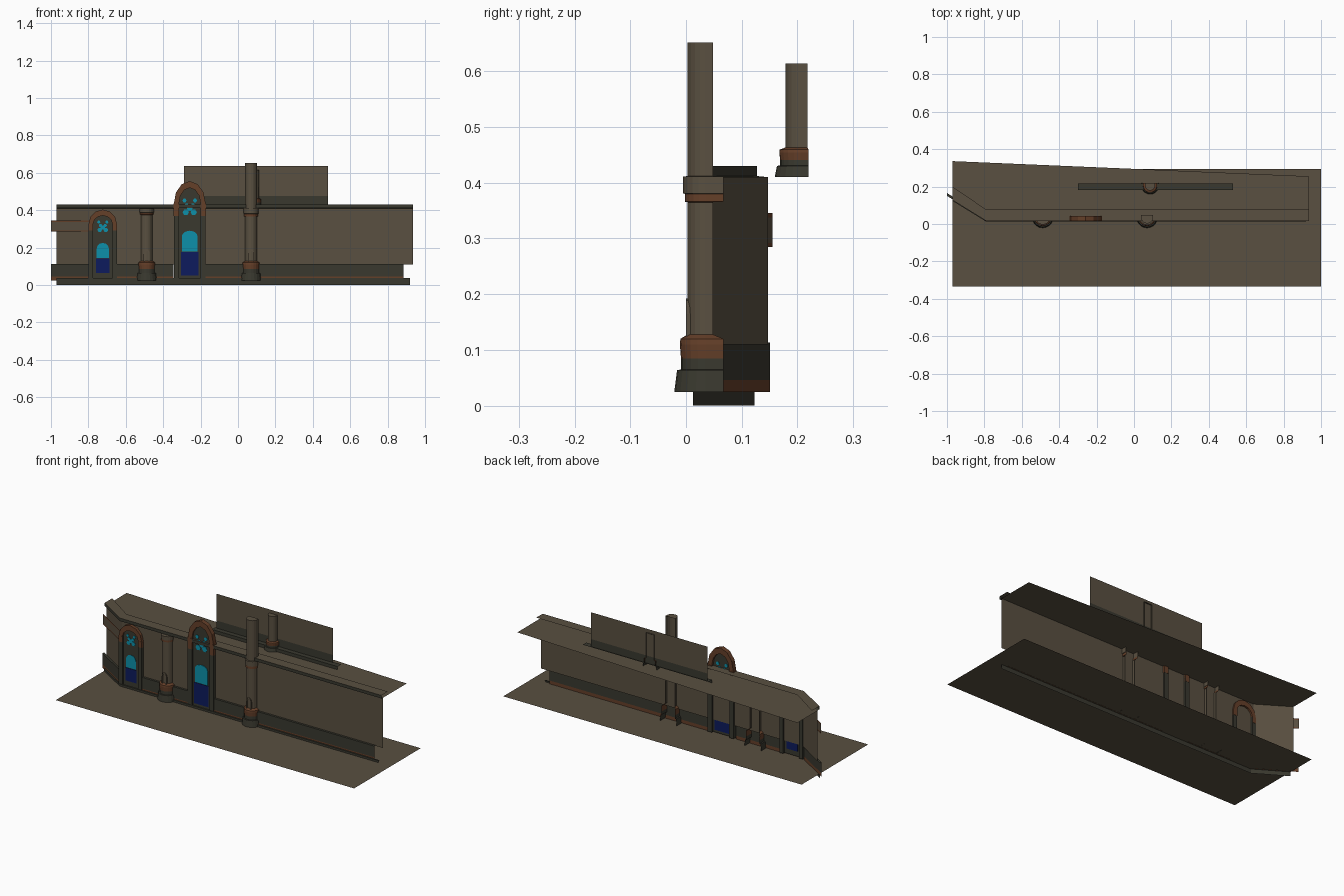
import bpy, bmesh, math

if "Cube" in bpy.data.objects:
    bpy.data.objects.remove(bpy.data.objects["Cube"])


def mat(name, rgb):
    m = bpy.data.materials.new(name)
    m.diffuse_color = (*rgb, 1)
    m.use_nodes = True
    m.node_tree.nodes["Principled BSDF"].inputs["Base Color"].default_value = m.diffuse_color
    return m


STONE, DARK, RUST, CYAN, BLUE = 0, 1, 2, 3, 4
MATS = [mat("brown_stone", (0.100, 0.079, 0.052)),
        mat("dark_stone", (0.041, 0.040, 0.028)),
        mat("rust_stone", (0.130, 0.050, 0.022)),
        mat("cyan_glass", (0.004, 0.28, 0.40)),
        mat("blue_glass", (0.004, 0.011, 0.11))]
BEND, SLOPE = -0.79, 0.614


def make(name, verts, faces, ids):
    me = bpy.data.meshes.new(name)
    me.from_pydata(verts, [], faces)
    for m in MATS:
        me.materials.append(m)
    for p, i in zip(me.polygons, ids):
        p.material_index = i
    ob = bpy.data.objects.new(name, me)
    bpy.context.collection.objects.link(ob)
    return ob


def path_y(x, d):
    """Wall line offset by d: straight, then bent back at the left end."""
    return 0.0125 + (d if x >= BEND else 1.17 * d + (BEND - x) * SLOPE)


def sweep(name, x0, x1, profile, ids):
    """Sweep (offset, z) profile along the wall line; one colour per strip."""
    xs = [x0, BEND, x1] if x0 < BEND < x1 else [x0, x1]
    n = len(xs)
    verts = [(x, path_y(x, d), z) for d, z in profile for x in xs]
    faces, fi = [], []
    for j, m in enumerate(ids):
        for i in range(n - 1):
            a = j * n + i
            faces.append((a, a + 1, a + 1 + n, a + n))
            fi.append(m)
    make(name, verts, faces, fi)


def box(name, x0, x1, y0, y1, z0, z1, m):
    bm = bmesh.new()
    bmesh.ops.create_cube(bm, size=1)
    for v in bm.verts:
        v.co = ((x0, x1)[v.co.x > 0], (y0, y1)[v.co.y > 0], (z0, z1)[v.co.z > 0])
    ob = make(name, [], [], [])
    bm.to_mesh(ob.data)
    bm.free()
    for p in ob.data.polygons:
        p.material_index = m


def column(name, cx, cy, rings, back):
    """Half lathe with straight sides running back; rings = (radius, z, colour above)."""
    n = 10
    verts, faces, ids = [], [], []
    for r, z, m in rings:
        b = back if r > 0.034 else 0.013
        arc = [(cx - r * math.cos(math.pi * i / n), cy - r * math.sin(math.pi * i / n), z)
               for i in range(n + 1)]
        verts += [(cx - r, cy + b, z)] + arc + [(cx + r, cy + b, z)]
    w = n + 3
    for j in range(len(rings) - 1):
        for i in range(w - 1):
            a = j * w + i
            faces.append((a, a + 1, a + w + 1, a + w))
            ids.append(rings[j][2])
    faces.append(tuple(range(len(verts) - w, len(verts))))
    make(name, verts, faces, ids + [STONE])


def arch_line(cx, hw, z0, spring, top, n=6):
    """Arch outline from bottom left to bottom right."""
    pts = [(cx - hw, z0)]
    for i in range(n + 1):
        a = math.pi * (1 - i / n)
        pts.append((cx + hw * math.cos(a), spring + (top - spring) * math.sin(a)))
    return pts + [(cx + hw, z0)]


def arch_ring(name, outer, inner, y0, y1, rule):
    """Solid arch frame; colour chosen from the height of each piece."""
    n = len(outer)
    loops = [[(x, y, z) for x, z in l] for l, y in
             ((outer, y0), (inner, y0), (inner, y1), (outer, y1))]
    verts = [v for l in loops for v in l]
    faces, ids = [], []
    for k in range(4):
        for i in range(n - 1):
            a, b = k * n + i, ((k + 1) % 4) * n + i
            faces.append((a, a + 1, b + 1, b))
            ids.append(rule((outer[i][1] + outer[i + 1][1]) / 2))
    make(name, verts, faces, ids)


def plate(name, pts, y0, y1, m):
    """Thin plate from an outline in x, z."""
    n = len(pts)
    verts = [(x, y, z) for y in (y0, y1) for x, z in pts]
    faces = [tuple(range(n))[::-1], tuple(range(n, 2 * n))]
    faces += [(i, (i + 1) % n, (i + 1) % n + n, i + n) for i in range(n)]
    ob = make(name, verts, faces, [m] * (n + 2))
    bm = bmesh.new()
    bm.from_mesh(ob.data)
    bmesh.ops.recalc_face_normals(bm, faces=bm.faces)
    bm.to_mesh(ob.data)
    bm.free()


def window(tag, cx, hw, z0, split, spring, top, gw, levels):
    outer = arch_line(cx, hw, z0, spring, top)
    inner = arch_line(cx, hw * 0.68, z0, spring, top - hw * 0.42)
    # frame: rust arch over dark jambs
    arch_ring(tag + "_frame", outer, inner, 0.016, 0.043,
              lambda z: RUST if z > spring - 0.01 else DARK)
    for s in (-1, 1):  # rust upper part of the jambs
        xa, xb = cx + s * hw * 0.68, cx + s * (hw + 0.001)
        box(tag + "_jamb_top", min(xa, xb), max(xa, xb), 0.015, 0.044, split, spring, RUST)
    plate(tag + "_backing", inner, 0.025, 0.029, DARK)
    # glass: blue foot, cyan middle, small cyan panes in the tracery
    b0, b1, c1, t0, t1 = levels
    y0, y1 = 0.0225, 0.0315
    plate(tag + "_blue_pane", [(cx - gw, b0), (cx - gw, b1), (cx + gw, b1), (cx + gw, b0)], y0, y1, BLUE)
    plate(tag + "_cyan_pane", arch_line(cx, gw * 0.9, b1 + 0.003, c1 - 0.03, c1), y0, y1, CYAN)
    h = t1 - t0
    for dx, f, r in ((0.45, 0.15, 0.3), (0.35, 0.55, 0.22), (0.6, 0.85, 0.2), (0, 0.38, 0.28)):
        for s in ((-1, 1) if dx else (1,)):
            px, pz, rr = cx + s * dx * gw, t0 + f * h, r * gw * 1.2
            plate(tag + "_tracery_pane", [(px + rr * math.cos(k * math.pi / 3),
                  pz + rr * math.sin(k * math.pi / 3)) for k in range(6)], y0, y1, CYAN)


# ground (the plinth reaches below it) and terrace
make("street", [(-0.97, -0.333, 0.026), (1, -0.333, 0.026), (1, 0.295, 0.026), (-0.97, 0.295, 0.026)],
     [(0, 1, 2, 3)], [STONE])
make("terrace", [(-0.97, 0.147, 0.41), (-0.79, 0.033, 0.41), (0.935, 0.033, 0.41),
                 (0.935, 0.255, 0.41), (-0.97, 0.336, 0.41)], [(0, 1, 2, 3, 4)], [STONE])

# wall layers following the bent line; the band stops at the windows
sweep("main_wall", -0.97, 0.935, [(0.0205, 0.11), (0.0205, 0.41)], [STONE])
for x0, x1 in ((-1, -0.80), (-0.65, -0.345), (-0.175, 0.886)):
    sweep("lower_band", x0, x1, [(0.0077, 0.025), (0.0077, 0.046), (0.0077, 0.113), (0.0205, 0.113)],
          [RUST, DARK, DARK])
sweep("plinth", -0.97, 0.92, [(0, 0), (0, 0.038), (0.0077, 0.038)], [DARK, DARK])
sweep("cornice", -0.97, 0.935, [(0.0205, 0.41), (0.004, 0.412), (0.004, 0.43), (0.065, 0.43)],
      [DARK, DARK, STONE])
sweep("side_band", -1, BEND - 0.001, [(0.0115, 0.285), (0.0115, 0.292), (0.0115, 0.338), (0.0115, 0.346)],
      [RUST, STONE, RUST])

# windows
window("small_window", -0.723, 0.076, 0.035, 0.29, 0.325, 0.403, 0.036,
       (0.065, 0.142, 0.225, 0.285, 0.345))
window("large_window", -0.258, 0.085, 0.035, 0.37, 0.435, 0.555, 0.047,
       (0.05, 0.175, 0.29, 0.375, 0.465))


# columns
def base_rings(k, kz, z0):
    """Stepped foot, scaled in radius and height."""
    rows = ((0.056, 0, DARK), (0.051, 0.039, DARK), (0.044, 0.04, DARK), (0.044, 0.06, RUST),
            (0.046, 0.085, RUST), (0.045, 0.095, RUST), (0.032, 0.103, STONE))
    return [(r * k, z0 + z * kz, m) for r, z, m in rows]


column("tall_column", 0.07, 0.035, base_rings(1, 1, 0.025) + [
    (0.032, 0.365, RUST), (0.037, 0.366, RUST), (0.037, 0.38, STONE), (0.04, 0.381, STONE),
    (0.04, 0.411, STONE), (0.032, 0.412, STONE), (0.032, 0.652, STONE)], 0.032)
column("short_column", -0.488, 0.035, base_rings(1, 1, 0.025) + [
    (0.032, 0.375, RUST), (0.036, 0.376, RUST), (0.036, 0.386, STONE), (0.038, 0.387, STONE),
    (0.038, 0.41, STONE)], 0.032)
column("upper_column", 0.086, 0.205, base_rings(0.82, 0.52, 0.41) + [(0.0262, 0.614, STONE)], 0.015)

# small pointed niches on the column shafts
for cx in (0.07, -0.488):
    arch_ring("niche", arch_line(cx, 0.016, 0.125, 0.165, 0.192),
              arch_line(cx, 0.010, 0.125, 0.163, 0.183), 0.0, 0.012, lambda z: STONE)

# set-back upper wall on the terrace, with an open-backed ledge
make("upper_ledge", [(x, y, z) for y, z in ((0.183, 0.411), (0.183, 0.43), (0.217, 0.43)) for x in (-0.30, 0.53)],
     [(0, 1, 3, 2), (2, 3, 5, 4)], [DARK, DARK])
make("upper_wall", [(x, 0.211, z) for z in (0.43, 0.475, 0.635) for x in (-0.29, 0.48)],
     [(0, 1, 3, 2), (2, 3, 5, 4)], [DARK, STONE])
